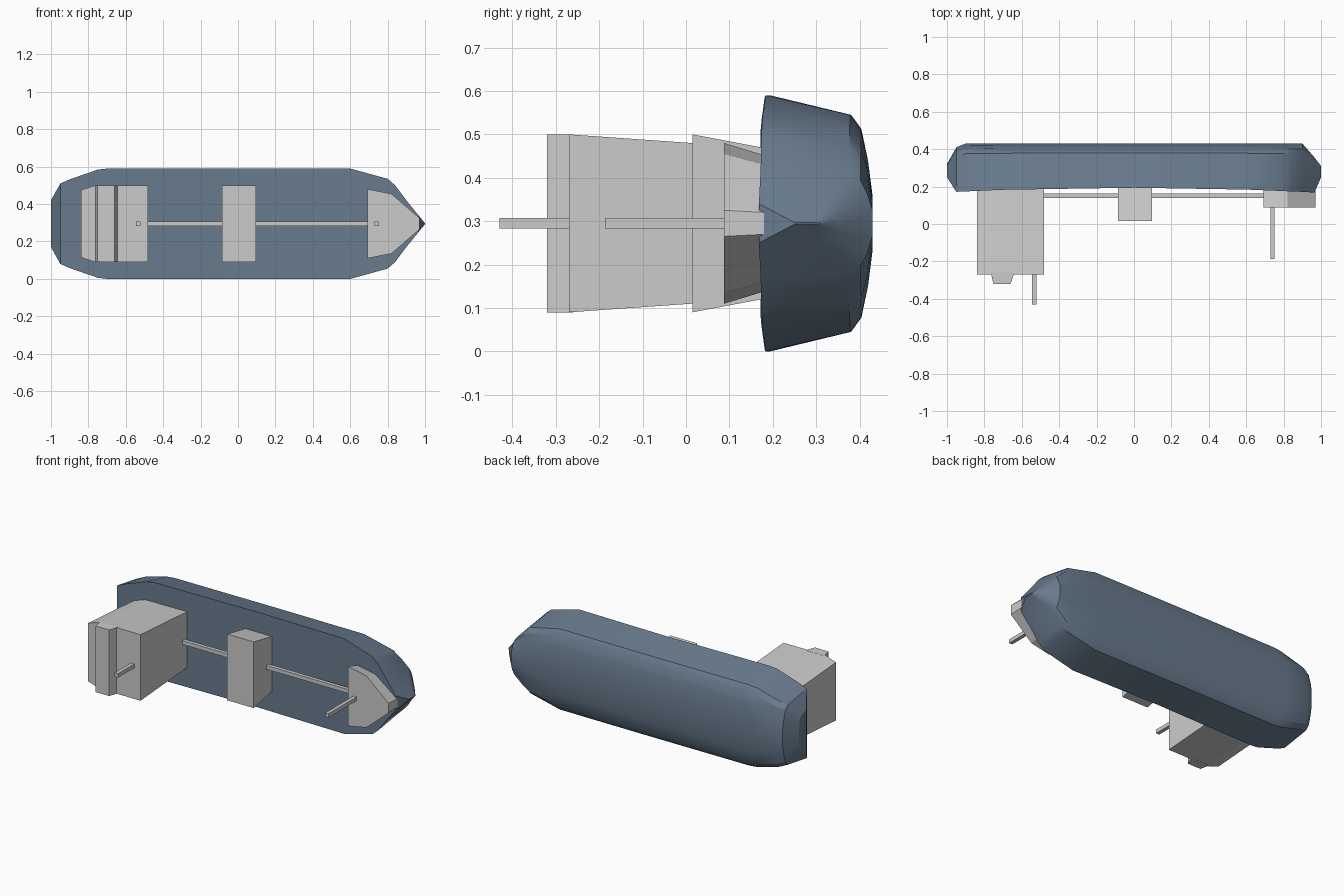
import bpy, bmesh

if "Cube" in bpy.data.objects:
    bpy.data.objects.remove(bpy.data.objects["Cube"])

ZC = 0.295  # centreline height (vessel lies on its side, deck facing -y)

def make(name, verts, faces):
    bm = bmesh.new()
    vs = [bm.verts.new(v) for v in verts]
    for f in faces:
        bm.faces.new([vs[i] for i in f])
    bmesh.ops.recalc_face_normals(bm, faces=bm.faces)
    me = bpy.data.meshes.new(name)
    bm.to_mesh(me)
    bm.free()
    ob = bpy.data.objects.new(name, me)
    bpy.context.collection.objects.link(ob)
    return ob

def skin(name, rings):
    """Join closed rings of equal length and cap both ends."""
    n = len(rings[0])
    faces = [tuple(range(n)), tuple(range((len(rings) - 1) * n, len(rings) * n))]
    for r in range(len(rings) - 1):
        for i in range(n):
            j = (i + 1) % n
            faces.append((r * n + i, r * n + j, (r + 1) * n + j, (r + 1) * n + i))
    return make(name, [v for ring in rings for v in ring], faces)

def house(name, plan, y_top, y_base, narrow):
    """Deckhouse: mirrored (x, half width) plan, narrowing toward the deck."""
    rings = []
    for y, d in ((y_top, 0), (y_base, narrow)):
        up = [(x, y, ZC + w - d * min(1, w / 0.18)) for x, w in plan]
        down = [(x, y, ZC - w + d * min(1, w / 0.18)) for x, w in reversed(plan)]
        rings.append(up + down)
    return skin(name, rings)

def bar(name, x0, x1, y0, y1, h=0.012):
    return house(name, [(x0, h), (x1, h)], y0, y1, 0)

# Hull: stations of x, deck y, keel y, deck half beam, chine half beam
stations = [(-1.0, .25, .32, .125, .11), (-.95, .172, .41, .215, .185),
            (-.9, .174, .43, .237, .205), (-.75, .181, .43, .289, .245),
            (-.7, .183, .43, .295, .25), (0, .194, .43, .295, .25),
            (.6, .184, .43, .295, .25), (.8, .176, .43, .24, .205),
            (.84, .174, .43, .205, .175), (.9, .172, .43, .125, .115),
            (.965, .168, .355, .045, .038), (1.0, .25, .31, .002, .002)]
section = [(.79, 1), (.89, .87), (.955, .58), (1, .25)]  # depth, width fractions
rings = []
for x, d, k, b, c in stations:
    half = [(d, b)] + [(d + (k - d) * t, c * w) for t, w in section]
    rings.append([(x, y, ZC + w) for y, w in half] +
                 [(x, y, ZC - w) for y, w in reversed(half)])
hull = skin("hull", rings)
mat = bpy.data.materials.new("hull_blue")
mat.diffuse_color = (0.14, 0.2, 0.27, 1)
mat.use_nodes = True
mat.node_tree.nodes["Principled BSDF"].inputs["Base Color"].default_value = mat.diffuse_color
hull.data.materials.append(mat)
bpy.context.view_layer.objects.active = hull
hull.select_set(True)
bpy.ops.object.shade_smooth_by_angle(angle=0.45)

# Deckhouses
house("bridge_house", [(-.84, .18), (-.765, .205), (-.48, .205)], -.27, .2, .033)
house("midship_house", [(-.085, .205), (.097, .205)], .015, .2, .035)
house("forecastle", [(.692, .185), (.82, .16), (.965, .035), (.97, .03)], .088, .18, .028)

# Wheelhouse bar on top of the bridge
skin("wheelhouse", [[(-.765, -.26, z), (-.752, -.32, z), (-.66, -.32, z), (-.64, -.26, z)]
                    for z in (ZC - .205, ZC + .205)])

# Catwalks and masts
bar("aft_catwalk", -.48, -.08, .14, .163)
bar("fore_catwalk", .09, .695, .14, .163)
bar("aft_mast", -.545, -.522, -.43, -.26)
bar("fore_mast", .73, .752, -.187, .1)
